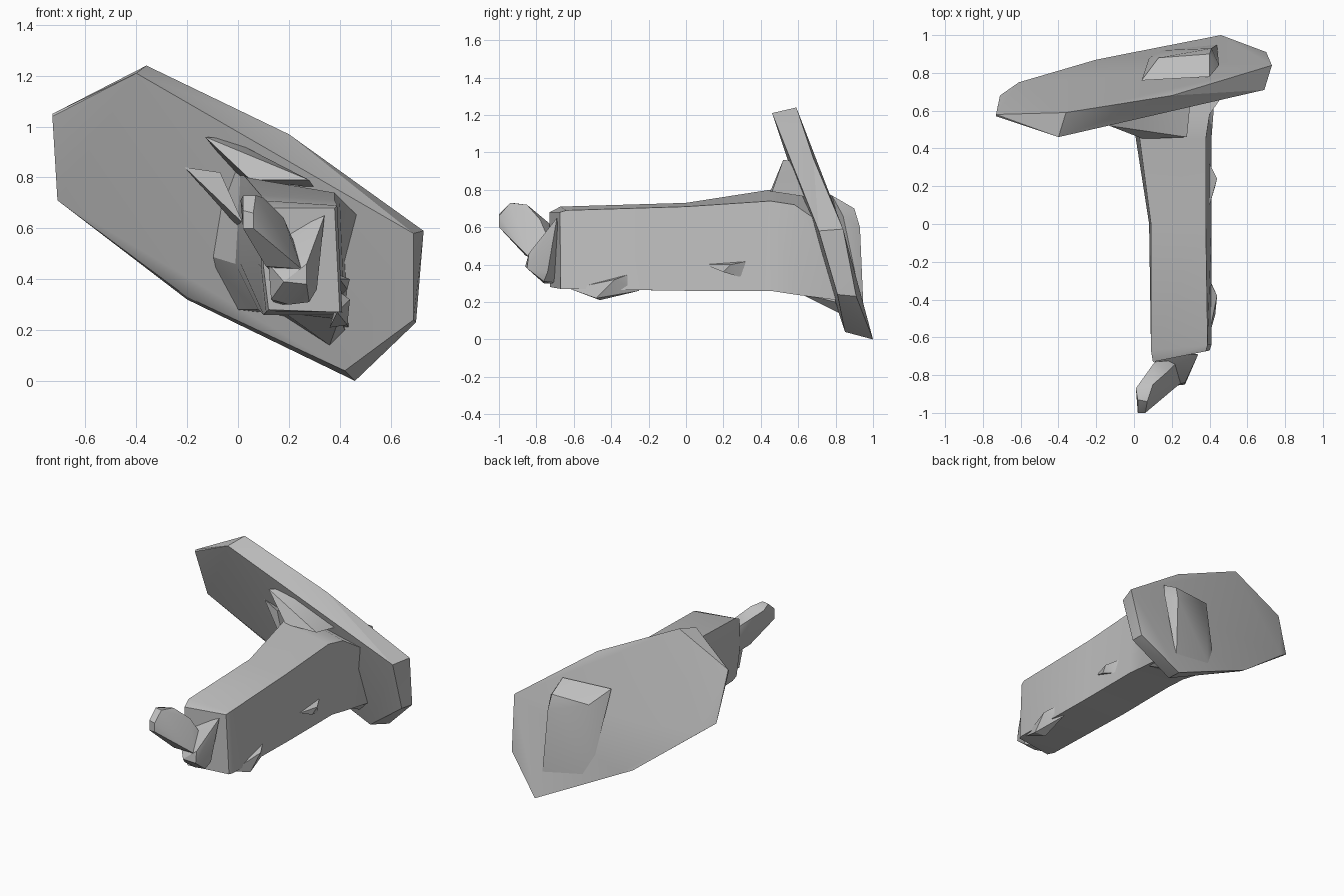
import bpy
import bmesh
import math

default_cube = bpy.data.objects.get("Cube")
if default_cube:
    bpy.data.objects.remove(default_cube, do_unlink=True)

# One plain grey for the whole model
GREY = (0.52, 0.52, 0.52, 1)
grey_material = bpy.data.materials.new("mid grey")
grey_material.use_nodes = True
grey_material.diffuse_color = GREY
shader = grey_material.node_tree.nodes["Principled BSDF"]
shader.inputs["Base Color"].default_value = GREY


def finish(name, mesh_builder, smooth_angle=30):
    """Turn a bmesh into a shaded, coloured object."""
    bmesh.ops.recalc_face_normals(mesh_builder, faces=mesh_builder.faces)
    mesh = bpy.data.meshes.new(name)
    mesh_builder.to_mesh(mesh)
    mesh_builder.free()
    mesh.materials.append(grey_material)
    part = bpy.data.objects.new(name, mesh)
    bpy.context.collection.objects.link(part)
    bpy.ops.object.select_all(action="DESELECT")
    part.select_set(True)
    bpy.context.view_layer.objects.active = part
    bpy.ops.object.shade_smooth_by_angle(angle=math.radians(smooth_angle))
    return part


def hull(name, corners):
    """Faceted solid wrapped around a few corner points."""
    builder = bmesh.new()
    for corner in corners:
        builder.verts.new(corner)
    result = bmesh.ops.convex_hull(builder, input=builder.verts)
    leftovers = [item for item in result["geom_interior"]
                 if isinstance(item, bmesh.types.BMVert)]
    bmesh.ops.delete(builder, geom=leftovers, context="VERTS")
    bmesh.ops.dissolve_limit(builder, angle_limit=math.radians(2),
                             verts=builder.verts, edges=builder.edges)
    return finish(name, builder)


def loft(name, sections):
    """Skin matching (x, z) outlines along y, sheared by x and leaned by z."""
    builder = bmesh.new()
    rings = []
    for depth, shear, lean, outline in sections:
        rings.append([builder.verts.new((x, depth + shear * x + lean * z, z))
                      for x, z in outline])
    for near, far in zip(rings, rings[1:]):
        for i in range(len(near)):
            j = (i + 1) % len(near)
            builder.faces.new((near[i], near[j], far[j], far[i]))
    builder.faces.new(rings[0])
    builder.faces.new(rings[-1])
    return finish(name, builder)


# Large tilted plate: back rim followed by the thinner front rim
back_rim = [(-.73, .58, 1.05), (-.36, .59, 1.24), (.2, .68, .97),
            (.73, .84, .59), (.7, .91, .23), (.46, 1, 0),
            (-.1, .89, .28), (-.2, .87, .32), (-.61, .75, .635),
            (-.71, .68, .71)]
front_rim = [(-.73, .57, 1.04), (-.4, .46, 1.21), (.69, .71, .58),
             (.69, .81, .24), (.42, .85, .04), (-.2, .83, .33)]
hull("tilted_plate", back_rim + front_rim)

# Long arm, flaring where it meets the plate and ending inside it
loft("arm", [
    (-.75, .2, 0, [(.1, .68), (.38, .68), (.4, .27), (.12, .28), (.1, .45)]),
    (-.68, .1, 0, [(.09, .71), (.39, .69), (.41, .27), (.11, .27), (.09, .45)]),
    (0, 0, 0, [(.09, .73), (.38, .71), (.41, .26), (.1, .26), (.08, .46)]),
    (.45, 0, 0, [(.03, .8), (.38, .74), (.41, .26), (.08, .28), (.01, .46)]),
    (.58, 0, 0, [(.01, .82), (.4, .72), (.42, .24), (.07, .28), (-.01, .46)]),
    (.95, 0, -.33, [(-.1, .84), (.52, .6), (.44, .2), (-.02, .28), (-.14, .5)]),
])

# Blunt chin and raised finger at the free end of the arm
hull("chin", [(.13, -.77, .32), (.2, -.76, .3), (.28, -.76, .31),
              (.18, -.86, .39), (.27, -.85, .38), (.27, -.84, .46),
              (.12, -.8, .46), (.15, -.66, .3), (.34, -.69, .65),
              (.12, -.7, .55), (.31, -.74, .36)])
hull("finger", [(.02, -1, .6), (.06, -1, .6), (.02, -1, .67),
                (.06, -1, .66), (.02, -.93, .73), (.07, -.94, .73),
                (.01, -.87, .71), (.1, -.85, .72), (.18, -.78, .64),
                (.11, -.73, .62), (.11, -.86, .45), (.25, -.84, .44),
                (.24, -.72, .5), (.12, -.72, .44)])

# Pointed webs bracing the arm against the plate
hull("upper_web", [(-.13, .52, .96), (-.05, .55, .94), (.13, .47, .79),
                   (.05, .45, .79), (.28, .46, .79), (0, .66, .8),
                   (.3, .66, .76), (-.03, .6, .95)])
hull("side_web", [(-.21, .59, .84), (-.07, .53, .82), (.02, .48, .62),
                  (-.1, .66, .78), (.04, .6, .56)])
hull("lower_web", [(.18, .6, .27), (.4, .6, .25), (.36, .82, .14),
                   (.42, .8, .2), (.14, .8, .28), (.25, .72, .22),
                   (.4, .72, .5)])

# Small lumps along the lower side of the arm
hull("front_lump", [(.44, -.38, .32), (.43, -.48, .22), (.36, -.46, .21),
                    (.4, -.3, .35), (.39, -.62, .27), (.38, -.25, .26)])
hull("rear_lump", [(.44, .24, .4), (.43, .2, .36), (.4, .1, .4),
                   (.39, .34, .42), (.4, .3, .33)])

# Raised ramp on the back of the plate, fading out at its foot
hull("back_ramp", [(.13, .88, .69), (.4, .9, .7), (.41, .93, .6),
                   (.42, .935, .36), (.04, .76, .78), (.4, .78, .77),
                   (.45, .84, .66), (.15, .92, .22), (.44, .95, .14),
                   (.08, .88, .36)])
